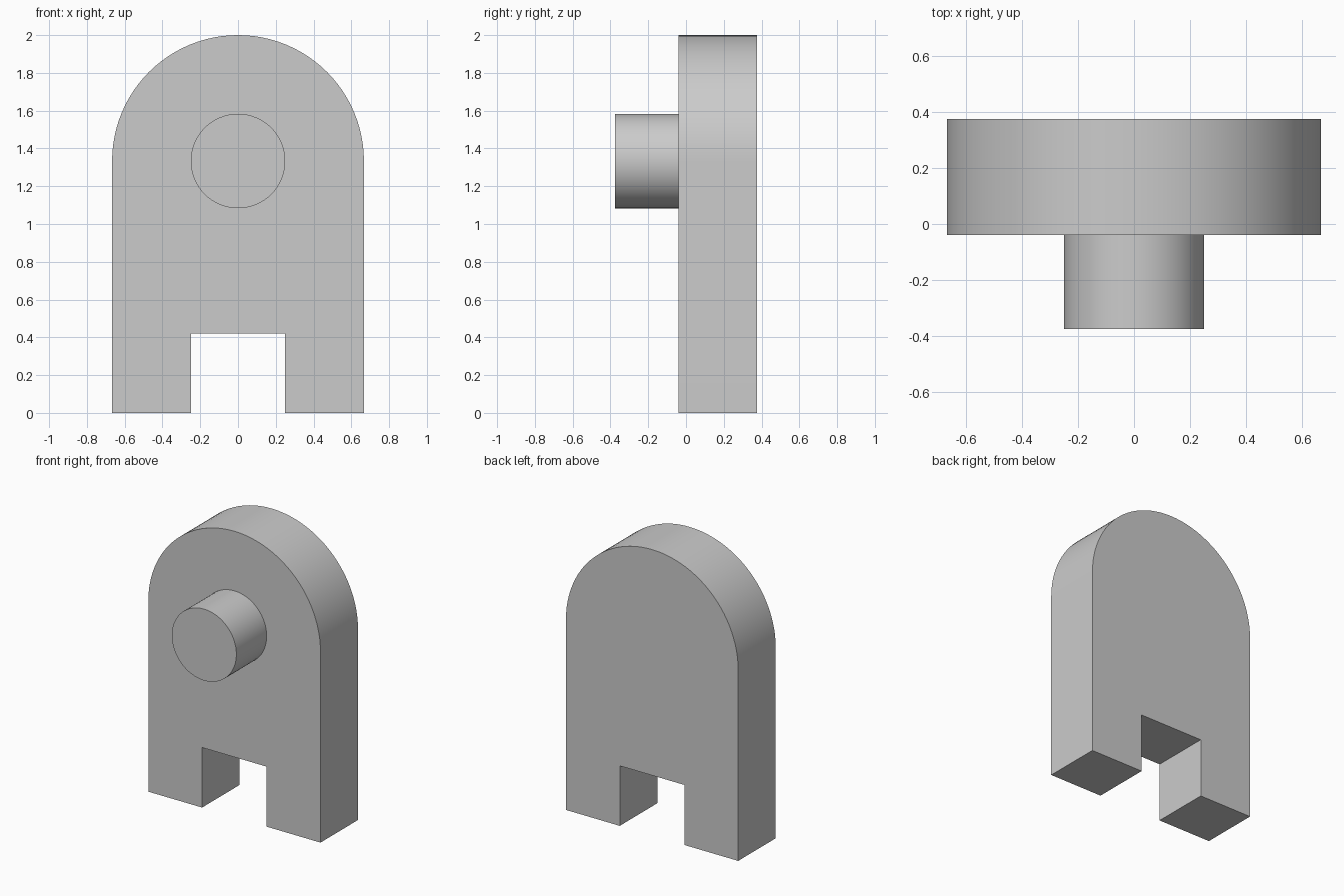
import bpy
from math import sin, cos, pi, radians

cube = bpy.data.objects.get("Cube")
if cube:
    bpy.data.objects.remove(cube, do_unlink=True)

PLATE_R = 2 / 3        # half width of the plate and radius of its round top
AXIS_Z = 4 / 3         # shared centre of the round top and the pin
SLOT_W, SLOT_H = 0.25, 0.42
PIN_R = 0.25
FRONT, FACE, BACK = -0.375, -0.04, 0.375

grey = bpy.data.materials.new("plain_grey")
grey.use_nodes = True
colour = (0.6, 0.6, 0.6, 1)
grey.diffuse_color = colour
grey.node_tree.nodes["Principled BSDF"].inputs["Base Color"].default_value = colour


def arc(radius, sweep, steps):
    """Points on an arc about the shared axis, counter-clockwise from +x."""
    return [(radius * cos(sweep * i / steps), AXIS_Z + radius * sin(sweep * i / steps))
            for i in range(steps + 1)]


def prism(name, profile, y0, y1, back_cap=True):
    """Extrude an x-z profile from y0 to y1."""
    n = len(profile)
    verts = [(x, y, z) for y in (y0, y1) for x, z in profile]
    faces = [list(range(n))]
    faces += [[(i + 1) % n, i, n + i, n + (i + 1) % n] for i in range(n)]
    if back_cap:
        faces.append(list(range(2 * n - 1, n - 1, -1)))
    mesh = bpy.data.meshes.new(name)
    mesh.from_pydata(verts, [], faces)
    mesh.materials.append(grey)
    obj = bpy.data.objects.new(name, mesh)
    bpy.context.collection.objects.link(obj)
    bpy.ops.object.select_all(action="DESELECT")
    obj.select_set(True)
    bpy.context.view_layer.objects.active = obj
    bpy.ops.object.shade_smooth_by_angle(angle=radians(30))
    return obj


# Round-topped plate with a square slot between two feet
feet = [(-PLATE_R, 0), (-SLOT_W, 0), (-SLOT_W, SLOT_H),
        (SLOT_W, SLOT_H), (SLOT_W, 0), (PLATE_R, 0)]
prism("slotted_plate", feet + arc(PLATE_R, pi, 48), FACE, BACK)

# Round pin standing out of the front face
prism("front_pin", arc(PIN_R, 2 * pi, 64)[:-1], FRONT, FACE, back_cap=False)
